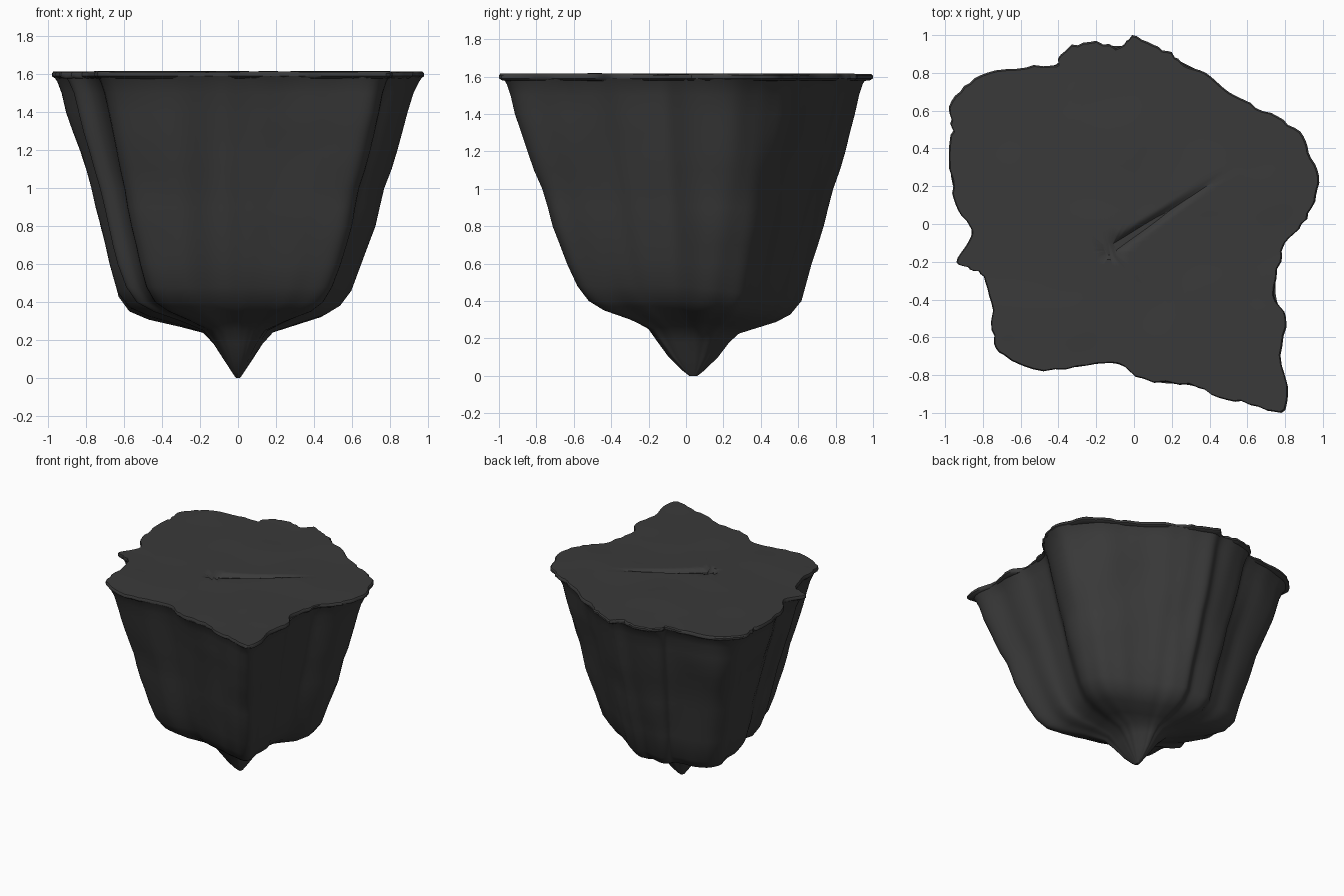
import bpy, bmesh, math, random
from mathutils import Vector, noise

if "Cube" in bpy.data.objects:
    bpy.data.objects.remove(bpy.data.objects["Cube"])
random.seed(4)

stone = bpy.data.materials.new("dark_stone")
stone.use_nodes = True
stone.diffuse_color = (0.042, 0.042, 0.042, 1)
shader = stone.node_tree.nodes["Principled BSDF"]
shader.inputs["Base Color"].default_value = stone.diffuse_color
shader.inputs["Roughness"].default_value = 0.9

# Plan outline of the island rim, counter-clockwise
outline = [Vector(p) for p in (
    (.98, .25), (.93, .38), (.88, .49), (.76, .57), (.62, .64), (.5, .7),
    (.38, .8), (.27, .84), (.2, .91), (.1, .95), (-.01, 1), (-.07, .94),
    (-.2, .97), (-.33, .95), (-.4, .88), (-.41, .84), (-.58, .84), (-.78, .8),
    (-.9, .73), (-.98, .62), (-.97, .5), (-.98, .38), (-.97, .2), (-.93, .07),
    (-.86, -.03), (-.88, -.1), (-.94, -.2), (-.87, -.24), (-.8, -.28),
    (-.76, -.42), (-.75, -.6), (-.69, -.7), (-.48, -.78), (-.25, -.75),
    (-.08, -.74), (.05, -.83), (.3, -.86), (.45, -.92), (.62, -.96),
    (.78, -1), (.82, -.9), (.78, -.7), (.81, -.5), (.74, -.38), (.78, -.2),
    (.8, -.1), (.9, 0), (.96, .12))]


def refine(points, steps):
    """Catmull-Rom subdivision of a closed outline."""
    result = []
    n = len(points)
    for i in range(n):
        a, b, c, d = (points[(i + k) % n] for k in (-1, 0, 1, 2))
        for s in range(steps):
            t = s / steps
            result.append(b + (c - a) * (t / 2)
                          + (a * 2 - b * 5 + c * 4 - d) * (t * t / 2)
                          + (b * 3 - a - c * 3 + d) * (t ** 3 / 2))
    return result


def softened(points, passes):
    for _ in range(passes):
        points = [(points[i - 1] + p * 2 + points[(i + 1) % len(points)]) / 4
                  for i, p in enumerate(points)]
    return points


def loft(name, rings, angle):
    """Skin a stack of equal rings, closing both ends."""
    bm = bmesh.new()
    loops = [[bm.verts.new(p) for p in ring] for ring in rings]
    count = len(loops[0])
    for low, high in zip(loops, loops[1:]):
        for i in range(count):
            j = (i + 1) % count
            bm.faces.new((low[i], low[j], high[j], high[i]))
    bm.faces.new(loops[0][::-1])
    bm.faces.new(loops[-1])
    bmesh.ops.recalc_face_normals(bm, faces=bm.faces)
    mesh = bpy.data.meshes.new(name)
    bm.to_mesh(mesh)
    bm.free()
    mesh.materials.append(stone)
    obj = bpy.data.objects.new(name, mesh)
    bpy.context.collection.objects.link(obj)
    bpy.ops.object.select_all(action="DESELECT")
    obj.select_set(True)
    bpy.context.view_layer.objects.active = obj
    bpy.ops.object.shade_smooth_by_angle(angle=math.radians(angle))


rim = refine(outline, 4)
wall = softened(rim, 6)

# Tapering rock mass: height and scale from the hanging tip to the rim
profile = [(0, .012), (.03, .035), (.1, .085), (.18, .14), (.25, .2),
           (.3, .33), (.35, .47), (.4, .55), (.48, .61), (.6, .665),
           (.7, .7), (.8, .735), (.9, .76), (1, .785), (1.1, .82),
           (1.2, .852), (1.3, .885), (1.4, .915), (1.5, .94), (1.56, .965),
           (1.59, .985)]
body = []
for z, s in profile:
    ring = []
    round_off = max(0, 1 - s / .45)
    tilt = .13 * min(1, s / .3) if .15 < s < .63 else 0
    swell = .07 * max(0, 1 - abs(s - .57) / .16)
    for p in wall:
        q = p.lerp(p.normalized() * .9, round_off)
        q.y *= 1 + 1.1 * round_off ** 2
        folds = noise.noise(Vector((p.x * 5, p.y * 5, z * .7)))
        bumps = noise.noise(Vector((p.x * 3, p.y * 3, z * 4 + 7)))
        q *= s * (1 + .03 * folds + .015 * bumps + swell * max(0, -p.x))
        q.y += .04 * max(0, 1 - s)
        ring.append((q.x, q.y, z - tilt * max(0, q.y)))
    body.append(ring)
loft("rock_mass", body, 45)

# Flat crust with a chipped overhanging lip and a tapering crack
crack_start, crack_end = Vector((-.13, -.14)), Vector((.5, .28))
crack = crack_end - crack_start


def ground_height(p):
    along = (p - crack_start).dot(crack) / crack.length_squared
    t = max(0, min(1, along))
    gap = (p - crack_start - crack * t).length
    dent = .05 * (1 - t) * max(0, 1 - gap / (.045 - .03 * t))
    relief = noise.noise(Vector((p.x * 3, p.y * 3, 2)))
    return 1.614 + .006 * relief - dent


chips = [1 - random.choice((0, 0, 0, .006, .014)) for _ in rim]
ragged = [p * chip for p, chip in zip(rim, chips)]
crust = [[(p.x * s, p.y * s, z) for p in ragged]
         for s, z in ((.94, 1.575), (.985, 1.58), (1, 1.59), (1, 1.605))]
for k in range(25):
    s = .992 * (1 - k / 25)
    ring = [crack_start.lerp(p, s) for p in ragged]
    crust.append([(p.x, p.y, ground_height(p)) for p in ring])
loft("top_crust", crust, 40)
